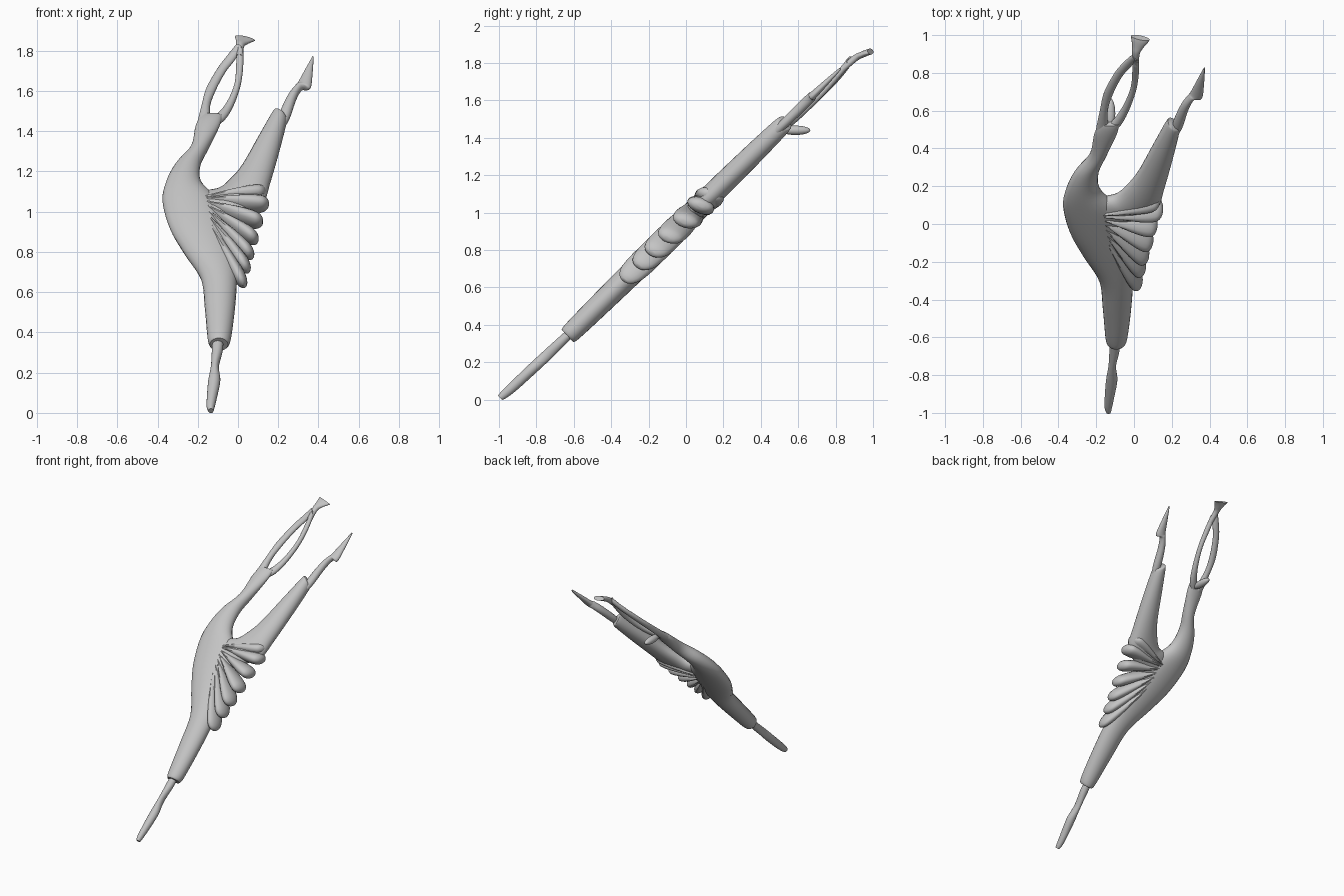
import bpy, bmesh, math
from mathutils import Vector

if "Cube" in bpy.data.objects:
    bpy.data.objects.remove(bpy.data.objects["Cube"])

grey = bpy.data.materials.new("stone_grey")
grey.use_nodes = True
colour = (0.55, 0.55, 0.55, 1)
grey.diffuse_color = colour
grey.node_tree.nodes["Principled BSDF"].inputs["Base Color"].default_value = colour

NORMAL = Vector((0, -0.7, 0.714))  # the figure lies in a leaning plane


def on_plane(x, z):
    return Vector((x, 1.02 * z - 0.98, z))


def finish(obj):
    obj.data.materials.append(grey)
    bpy.ops.object.select_all(action='DESELECT')
    obj.select_set(True)
    bpy.context.view_layer.objects.active = obj
    bpy.ops.object.shade_smooth_by_angle(angle=math.radians(50))


def smooth_path(rows, steps=5):
    """Catmull-Rom curve through the stations."""
    points = [rows[0]] + rows + [rows[-1]]
    path = []
    for before, start, end, after in zip(points, points[1:], points[2:], points[3:]):
        for i in range(steps):
            t = i / steps
            path.append([0.5 * (2 * q + (r - p) * t + (2 * p - 5 * q + 4 * r - s) * t * t
                                + (3 * q - p - 3 * r + s) * t ** 3)
                         for p, q, r, s in zip(before, start, end, after)])
    return path + [rows[-1]]


def blend(values, t):
    """Parabola through a start, middle and end value."""
    start, middle, end = values
    return (start * (1 - t) * (1 - 2 * t) + 4 * middle * t * (1 - t)
            + end * t * (2 * t - 1))


def loft(name, stations, thick, axis=(1, 0), back=(0, 0, 0), sides=24, twist=0):
    """Elliptical tube. Station: x, z, half width along the cross axis."""
    bm = bmesh.new()
    rings = []
    path = smooth_path(stations)
    for n, (x, z, width) in enumerate(path):
        t = n / (len(path) - 1)
        centre = on_plane(x, z) + Vector((0, blend(back, t), 0))
        across = on_plane(x + width * axis[0], z + width * axis[1]) - on_plane(x, z)
        across += NORMAL * twist * across.length
        depth = NORMAL * blend(thick, t)
        angles = [math.tau * i / sides for i in range(sides)]
        rings.append([bm.verts.new(centre + across * math.cos(a) + depth * math.sin(a))
                      for a in angles])
    for lower, upper in zip(rings, rings[1:]):
        for i in range(sides):
            j = (i + 1) % sides
            bm.faces.new((lower[i], lower[j], upper[j], upper[i]))
    bm.faces.new(rings[0][::-1])
    bm.faces.new(rings[-1])
    bmesh.ops.recalc_face_normals(bm, faces=bm.faces)
    mesh = bpy.data.meshes.new(name)
    bm.to_mesh(mesh)
    bm.free()
    obj = bpy.data.objects.new(name, mesh)
    bpy.context.collection.objects.link(obj)
    finish(obj)


# Arched torso running down into the standing leg
loft("torso_and_standing_leg", [
    (-.13, 1.48, .05), (-.15, 1.43, .06), (-.19, 1.32, .045), (-.25, 1.23, .063),
    (-.27, 1.14, .09), (-.235, 1.05, .14), (-.19, .92, .15), (-.14, .8, .13),
    (-.095, .67, .09), (-.09, .52, .075), (-.093, .37, .058), (-.095, .34, .045)],
    thick=(.016, .064, .045))

# Raised leg, rooted deep in the hips
loft("raised_leg", [
    (-.23, .95, .07), (-.1, 1.03, .09), (-.02, 1.06, .08), (.045, 1.105, .085),
    (.09, 1.185, .07), (.153, 1.335, .053), (.203, 1.46, .037), (.21, 1.48, .03)],
    thick=(.045, .06, .037), axis=(1, -.6))

# Feet on slim ankles
loft("standing_foot", [
    (-.098, .39, .027), (-.103, .31, .027), (-.115, .23, .02), (-.118, .16, .03),
    (-.13, .075, .025), (-.136, .03, .02), (-.135, .01, .013)],
    thick=(.022, .029, .016), back=(0, -.01, -.025))
loft("raised_foot", [
    (.22, 1.44, .018), (.235, 1.485, .025), (.27, 1.57, .02), (.305, 1.62, .016),
    (.33, 1.63, .03), (.353, 1.7, .018), (.373, 1.77, .003)],
    thick=(.022, .025, .005), axis=(1, -.5))

# Arms forming a loop, joined at the flared hands
loft("right_arm", [
    (-.165, 1.42, .038), (-.16, 1.52, .02), (-.138, 1.6, .02), (-.084, 1.7, .018),
    (-.035, 1.765, .018), (.005, 1.82, .015)],
    thick=(.024, .018, .016), axis=(1, -.6), back=(0, .035, .005))
loft("left_arm", [
    (-.14, 1.435, .02), (-.087, 1.47, .02), (-.042, 1.53, .016), (-.004, 1.625, .014),
    (.008, 1.72, .017), (.01, 1.81, .016)],
    thick=(.022, .018, .016), axis=(1, -.6), back=(0, .035, .005))
loft("hands", [(.009, 1.77, .017), (.01, 1.825, .02), (.02, 1.844, .03), (.034, 1.861, .05)],
     thick=(.017, .018, .017), axis=(1, -.2), back=(.015, .03, .068))

# Small head tipped back behind the shoulders
bpy.ops.mesh.primitive_uv_sphere_add(segments=24, ring_count=12, radius=1,
                                     location=(-.125, .585, 1.44))
head = bpy.context.object
head.name = "head"
head.scale = (.026, .08, .025)
finish(head)

# Fanned skirt of thick overlapping pleats that widen towards round tips
root = Vector((-.22, 1.03))
tips = [(.14, 1.1), (.155, 1.04), (.125, .95), (.1, .86), (.075, .78), (.055, .71), (.035, .635)]
for number, tip in enumerate(tips, 1):
    reach = Vector(tip) - root
    cross = reach.orthogonal().normalized()
    stations = []
    for t in (.1, .4, .7, .88, .96, .995):
        x, z = root + reach * t
        stations.append((x, z, -.046 * t * math.sqrt(1 - t ** 10)))
    loft(f"skirt_pleat_{number}", stations, thick=(.05, .065, .015),
         axis=cross, sides=16, twist=.6)
